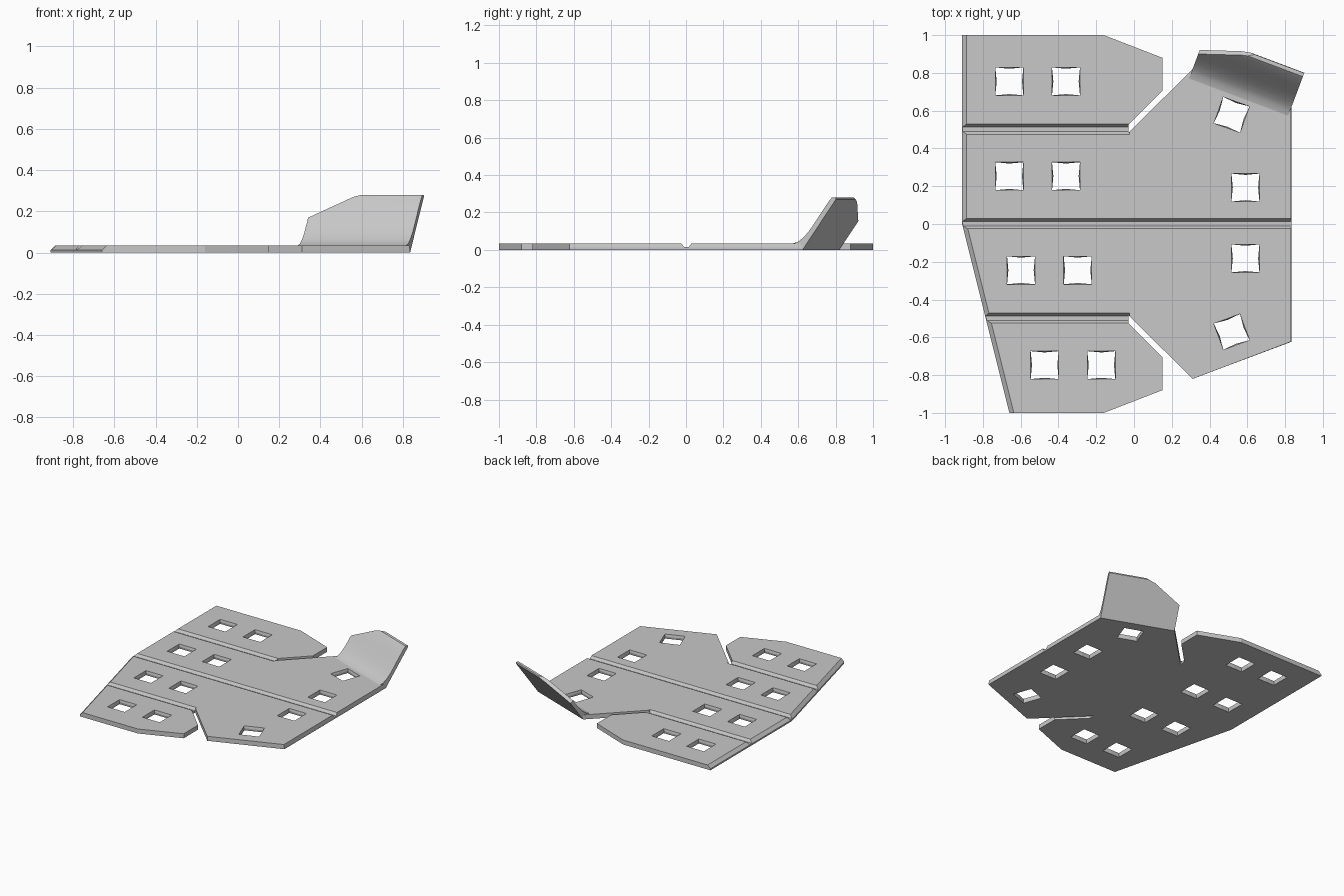
import bpy, bmesh, math
from mathutils import Vector, Matrix

cube = bpy.data.objects.get("Cube")
if cube:
    bpy.data.objects.remove(cube, do_unlink=True)

grey = bpy.data.materials.new("plain grey")
grey.use_nodes = True
COLOUR = (0.58, 0.58, 0.58, 1)
grey.diffuse_color = COLOUR
grey.node_tree.nodes["Principled BSDF"].inputs["Base Color"].default_value = COLOUR

THICK = 0.035


def loft(bm, rings):
    """Closed solid through matching rings of points."""
    loops = [[bm.verts.new(p) for p in ring] for ring in rings]
    n = len(loops[0])
    for a, b in zip(loops, loops[1:]):
        for i in range(n):
            j = (i + 1) % n
            bm.faces.new((a[i], a[j], b[j], b[i]))
    bm.faces.new(loops[0][::-1])
    bm.faces.new(loops[-1])


def make_object(name, bm):
    bmesh.ops.recalc_face_normals(bm, faces=bm.faces)
    mesh = bpy.data.meshes.new(name)
    bm.to_mesh(mesh)
    bm.free()
    mesh.materials.append(grey)
    ob = bpy.data.objects.new(name, mesh)
    bpy.context.collection.objects.link(ob)
    return ob


# Main plate: slit outline, with a chamfer along the left edges
half = [(-0.16, 1), (0.15, 0.88), (0.15, 0.705), (-0.03, 0.525),
        (-0.03, 0.482), (0.31, 0.82), (0.835, 0.623)]
outline = half + [(x, -y) for x, y in reversed(half)]
outline += [(-0.66, -1), (-0.91, 0), (-0.91, 1)]


def plate_ring(z, inset):
    ring = []
    for i, (x, y) in enumerate(outline):
        if i >= len(outline) - 3:
            x += inset
        elif x > 0.8:
            x -= inset * 0.2
        ring.append((x, y, z))
    return ring


bm = bmesh.new()
loft(bm, [plate_ring(0, 0), plate_ring(0.012, 0), plate_ring(THICK, 0.024)])
plate = make_object("plate", bm)

# Cutters: fold grooves and square holes
cut = bmesh.new()
for y, x_end in ((0, 1), (0.5, -0.025), (-0.5, -0.025)):
    section = [(-0.012, 0.015), (0.012, 0.015), (0.027, THICK),
               (0.027, 0.06), (-0.027, 0.06), (-0.027, THICK)]
    loft(cut, [[(x, y + 0.002 + dy, z) for dy, z in section] for x in (-1, x_end)])

holes = [(0.59, 0.193, 0), (0.59, -0.182, 0), (0.517, 0.578, -20), (0.517, -0.571, 20)]
for x, y in ((-0.66, 0.755), (-0.66, 0.253), (-0.598, -0.245), (-0.473, -0.747)):
    holes += [(x, y, 0), (x + 0.3, y, 0)]

R = 0.074
for x, y, angle in holes:
    place = Matrix.Translation((x, y, 0)) @ Matrix.Rotation(math.radians(angle), 4, "Z")
    rings = []
    # Sides bow inwards at mid thickness
    for z, mid in ((-0.02, R), (0, R), (THICK / 2, R - 0.007), (THICK, R), (0.06, R)):
        points = [(R, R), (0, mid), (-R, R), (-mid, 0),
                  (-R, -R), (0, -mid), (R, -R), (mid, 0)]
        rings.append([place @ Vector((px, py, z)) for px, py in points])
    loft(cut, rings)
cutter = make_object("groove_and_hole_cutter", cut)
cutter.hide_render = True

mod = plate.modifiers.new("cuts", "BOOLEAN")
mod.operation = "DIFFERENCE"
mod.solver = "EXACT"
mod.object = cutter
bpy.context.view_layer.objects.active = plate
bpy.ops.object.modifier_apply(modifier=mod.name)
bpy.data.objects.remove(cutter, do_unlink=True)

# Raised corner flap: curved profile swept along the slanted edge
start, end = Vector((0.31, 0.82, 0)), Vector((0.835, 0.623, 0))
along = (end - start).normalized()
out = Vector((-along.y, along.x, 0))
lean = (out * 0.19 + Vector((0, 0, 0.28))).normalized()
profile = [(0, 0), (0.19, 0.27), (0.188, 0.28), (0.168, 0.28), (0.155, 0.267),
           (0.107, 0.2), (0.066, 0.14), (0.034, 0.097), (0.003, 0.064),
           (-0.025, 0.044), (-0.055, 0.0345), (-0.03, 0.01)]
bm = bmesh.new()
loft(bm, [[base + out * d + Vector((0, 0, z)) for d, z in profile] for base in (start, end)])


def trim(p, q):
    """Cut off the flap above the line from p to q, in its leaning plane."""
    a, b = (start + along * u + lean * s for u, s in (p, q))
    normal = (b - a).cross(along.cross(lean)).normalized()
    if normal.dot(lean) < 0:
        normal.negate()
    res = bmesh.ops.bisect_plane(bm, geom=bm.verts[:] + bm.edges[:] + bm.faces[:],
                                 plane_co=a, plane_no=normal, clear_outer=True)
    edges = [e for e in res["geom_cut"] if isinstance(e, bmesh.types.BMEdge)]
    bmesh.ops.contextual_create(bm, geom=edges)


trim((0, 0.188), (0.21, 0.313))
trim((0.21, 0.313), (0.28, 0.337))
flap = make_object("corner_flap", bm)

# Smooth the flap's curve, keep its edges sharp
bpy.ops.object.select_all(action="DESELECT")
flap.select_set(True)
bpy.context.view_layer.objects.active = flap
bpy.ops.object.shade_smooth_by_angle(angle=math.radians(30))
